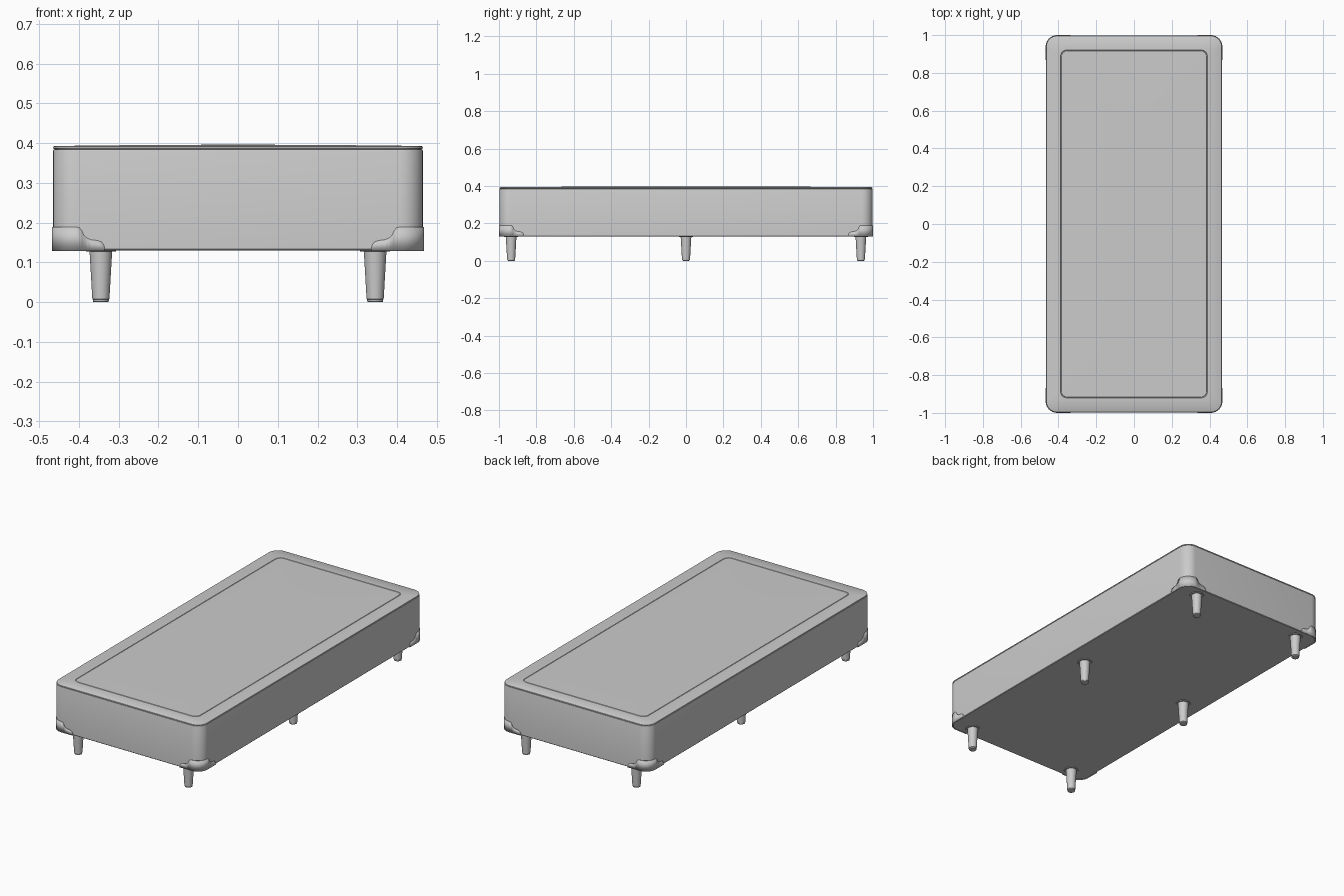
import bpy, bmesh
from math import cos, sin, pi, radians

if "Cube" in bpy.data.objects:
    bpy.data.objects.remove(bpy.data.objects["Cube"])

HX, HY, R = 0.465, 0.997, 0.058      # upholstered body half sizes and corner radius


def finish(name, bm, angle=35):
    bmesh.ops.recalc_face_normals(bm, faces=bm.faces)
    me = bpy.data.meshes.new(name)
    bm.to_mesh(me)
    bm.free()
    for p in me.polygons:
        p.use_smooth = True
    me.set_sharp_from_angle(angle=radians(angle))
    ob = bpy.data.objects.new(name, me)
    bpy.context.collection.objects.link(ob)
    return ob


def loft(name, rings, angle=35):
    """Skin a stack of equal-length closed rings and cap both ends."""
    bm = bmesh.new()
    loops = [[bm.verts.new(p) for p in ring] for ring in rings]
    for a, b in zip(loops, loops[1:]):
        n = len(a)
        for i in range(n):
            j = (i + 1) % n
            bm.faces.new((a[i], a[j], b[j], b[i]))
    bm.faces.new(loops[0])
    bm.faces.new(loops[-1])
    return finish(name, bm, angle)


def rounded_rect(inset, z, r, seg=10):
    pts = []
    for k, (sx, sy) in enumerate(((1, 1), (-1, 1), (-1, -1), (1, -1))):
        cx, cy = sx * (HX - inset - r), sy * (HY - inset - r)
        for i in range(seg + 1):
            a = (k + i / seg) * pi / 2
            pts.append((cx + r * cos(a), cy + r * sin(a), z))
    return pts


def circle(x, y, r, z, n=32):
    return [(x + r * cos(2 * pi * i / n), y + r * sin(2 * pi * i / n), z) for i in range(n)]


# Upholstered box with edge seam, top border, stitched groove and slightly domed panel
profile = [(0.003, 0.130, R), (0.0, 0.133, R), (0.0, 0.380, R),
           (0.001, 0.3835, R), (0.003, 0.3845, R), (0.001, 0.3855, R),
           (0.0, 0.388, R), (0.001, 0.391, R), (0.004, 0.393, R),
           (0.076, 0.3935, 0.034), (0.0775, 0.391, 0.033), (0.0795, 0.391, 0.032),
           (0.081, 0.3935, 0.031), (0.20, 0.395, 0.03), (0.40, 0.396, 0.03)]
loft("bed_base", [rounded_rect(i, z, r) for i, z, r in profile])

# Corner guards: one stepped strip wrapped around a corner, thickened and mirrored
edge = [(0.130, 0.131), (0.128, 0.143), (0.122, 0.151), (0.112, 0.155), (0.096, 0.157),
        (0.085, 0.161), (0.077, 0.169), (0.072, 0.180), (0.066, 0.187), (R + 0.001, 0.189)]
path = [(HX - d, -HY, z) for d, z in edge]
for i in range(11):
    a = -pi / 2 + i / 10 * pi / 2
    path.append((HX - R + R * cos(a), -HY + R + R * sin(a), 0.189))
path += [(HX, -HY + d, z) for d, z in reversed(edge)]
bm = bmesh.new()
low = [bm.verts.new((x, y, 0.129)) for x, y, z in path]
high = [bm.verts.new(p) for p in path]
for i in range(len(path) - 1):
    bm.faces.new((low[i], low[i + 1], high[i + 1], high[i]))
guard = finish("corner_guards", bm)
solid = guard.modifiers.new("thickness", 'SOLIDIFY')
solid.thickness = 0.003
solid.offset = 1
mirror = guard.modifiers.new("four_corners", 'MIRROR')
mirror.use_axis = (True, True, False)
mirror.use_mirror_merge = False

# Tapered legs with mounting plate and foot glide
leg_profile = [(0.017, 0.0), (0.0195, 0.001), (0.0205, 0.006), (0.0195, 0.007),
               (0.0215, 0.008), (0.028, 0.120), (0.0285, 0.127),
               (0.037, 0.127), (0.038, 0.128), (0.038, 0.132)]
for row, y in (("front", -0.935), ("middle", 0.0), ("back", 0.935)):
    for side, x in (("left", -0.345), ("right", 0.345)):
        loft(f"{row}_{side}_leg", [circle(x, y, r, z) for r, z in leg_profile])
